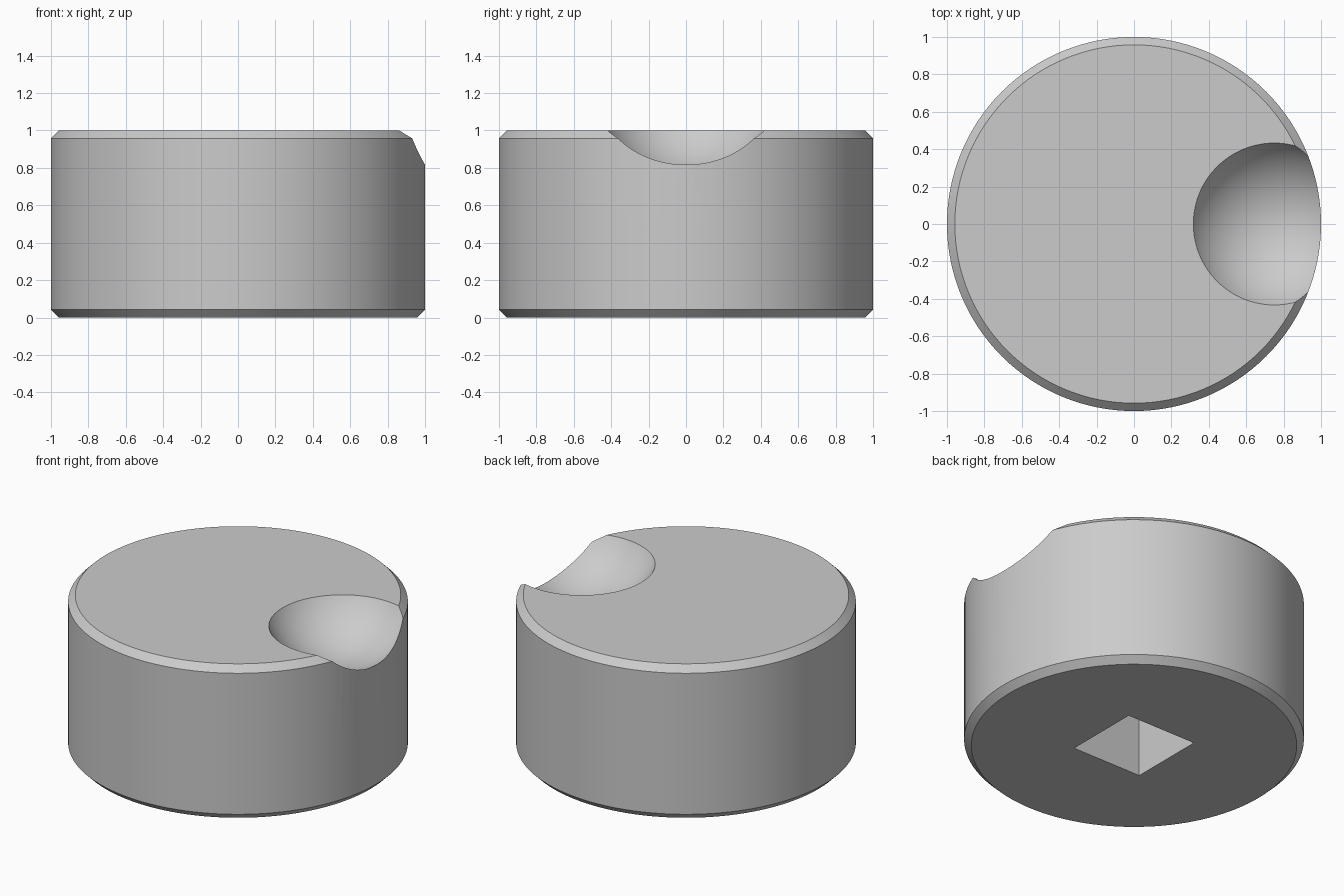
import bpy
import bmesh
from math import cos, sin, tau
from mathutils import Matrix

old = bpy.data.objects.get("Cube")
if old:
    bpy.data.objects.remove(old, do_unlink=True)

SIDES = 128
CHAMFER = 0.042
HEIGHT = 1.0

grey = bpy.data.materials.new("plain grey")
grey.use_nodes = True
colour = (0.6, 0.6, 0.6, 1)
grey.diffuse_color = colour
grey.node_tree.nodes["Principled BSDF"].inputs["Base Color"].default_value = colour


def add_object(name, bm):
    bmesh.ops.recalc_face_normals(bm, faces=bm.faces)
    mesh = bpy.data.meshes.new(name)
    bm.to_mesh(mesh)
    bm.free()
    mesh.materials.append(grey)
    obj = bpy.data.objects.new(name, mesh)
    bpy.context.collection.objects.link(obj)
    return obj


# Knob body: a chamfered disc, lofted from rings
bm = bmesh.new()
profile = [(1 - CHAMFER, 0), (1, CHAMFER), (1, HEIGHT - CHAMFER), (1 - CHAMFER, HEIGHT)]
rings = [[bm.verts.new((r * cos(tau * i / SIDES), r * sin(tau * i / SIDES), z))
          for i in range(SIDES)] for r, z in profile]
for low, high in zip(rings, rings[1:]):
    for i in range(SIDES):
        j = (i + 1) % SIDES
        bm.faces.new((low[i], low[j], high[j], high[i]))
bm.faces.new(rings[0][::-1])
bm.faces.new(rings[-1])
knob = add_object("knob_body", bm)

# Cutter for the finger dimple: a ball hovering over the rim
bm = bmesh.new()
bmesh.ops.create_uvsphere(bm, u_segments=96, v_segments=64, radius=0.5,
                          matrix=Matrix.Translation((0.75, 0, 1.25)))
dimple = add_object("dimple_cutter", bm)

# Cutter for the square shaft socket in the underside
bm = bmesh.new()
bmesh.ops.create_cube(bm, size=1, matrix=Matrix.Diagonal((0.5, 0.5, 1, 1)))
socket = add_object("socket_cutter", bm)

bpy.context.view_layer.objects.active = knob
for cutter in (dimple, socket):
    cut = knob.modifiers.new(cutter.name, "BOOLEAN")
    cut.operation = "DIFFERENCE"
    cut.solver = "EXACT"
    cut.object = cutter
    bpy.ops.object.modifier_apply(modifier=cut.name)
    bpy.data.objects.remove(cutter, do_unlink=True)

# Smooth round surfaces, crisp chamfers and dimple rim
bpy.ops.object.select_all(action="DESELECT")
knob.select_set(True)
bpy.ops.object.shade_smooth_by_angle(angle=0.4)
